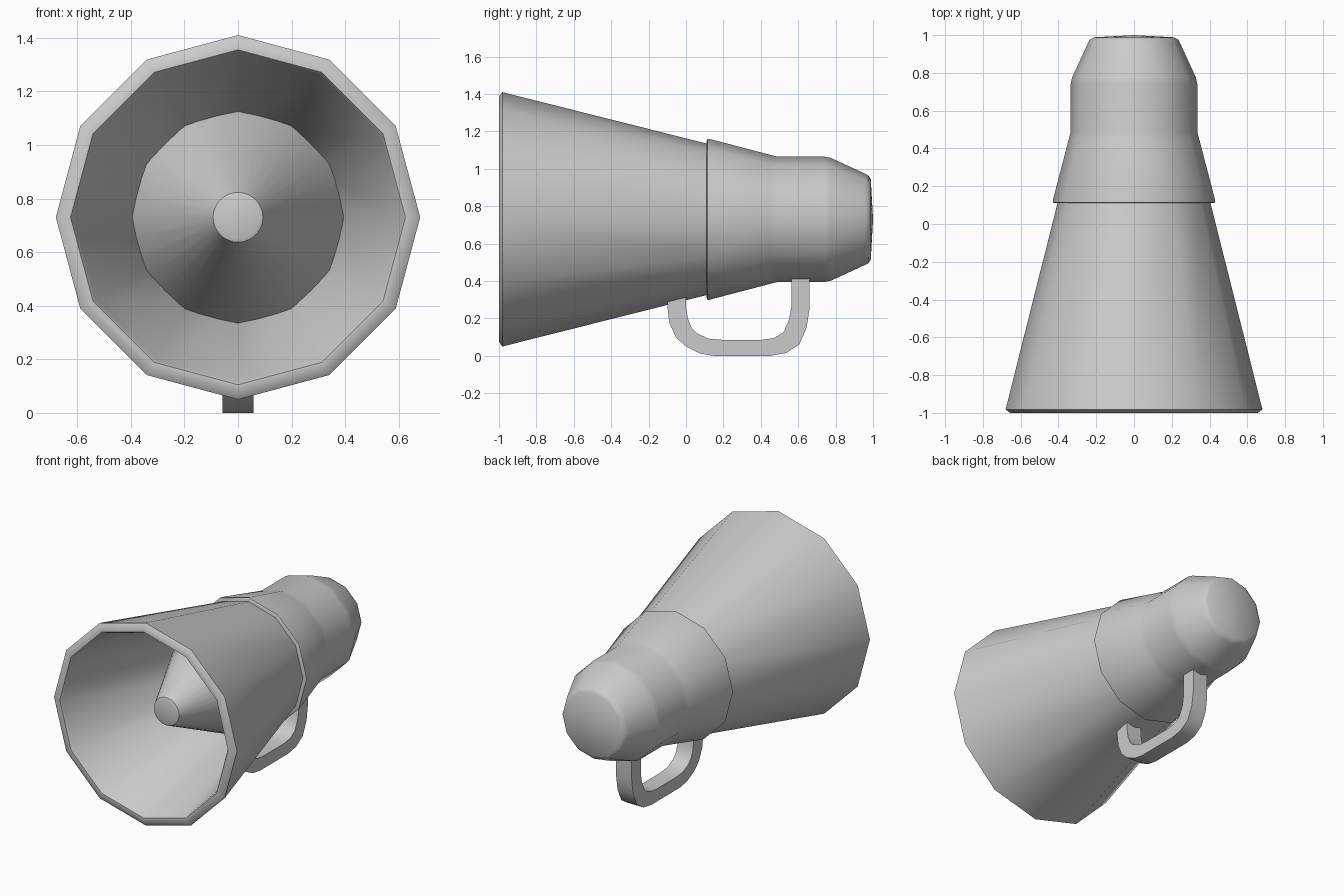
import bpy, bmesh, math

if "Cube" in bpy.data.objects:
    bpy.data.objects.remove(bpy.data.objects["Cube"])

AXIS_Z = 0.73


def finish(name, bm, angle=38):
    bmesh.ops.recalc_face_normals(bm, faces=bm.faces[:])
    mesh = bpy.data.meshes.new(name)
    bm.to_mesh(mesh)
    bm.free()
    obj = bpy.data.objects.new(name, mesh)
    bpy.context.collection.objects.link(obj)
    bpy.ops.object.select_all(action='DESELECT')
    obj.select_set(True)
    bpy.context.view_layer.objects.active = obj
    bpy.ops.object.shade_smooth_by_angle(angle=math.radians(angle))
    return obj


def revolve(name, profile, sides):
    """Turn a (radius, y) profile around the horn axis; radius 0 closes to a point."""
    bm = bmesh.new()
    rings = []
    for r, y in profile:
        if r == 0:
            rings.append([bm.verts.new((0, y, AXIS_Z))] * sides)
        else:
            rings.append([bm.verts.new((r * math.cos(2 * math.pi * i / sides), y,
                                        AXIS_Z + r * math.sin(2 * math.pi * i / sides)))
                          for i in range(sides)])
    for a, b in zip(rings, rings[1:]):
        for i in range(sides):
            j = (i + 1) % sides
            bm.faces.new(list(dict.fromkeys((a[i], a[j], b[j], b[i]))))
    return finish(name, bm)


# Flared horn: outer wall, rim and inner wall
revolve("horn", [(0.39, 0.17), (0.68, -0.982), (0.655, -1.0), (0.625, -1.0),
                 (0.615, -0.985), (0.34, 0.10)], 12)

# Round sound cone inside the horn
revolve("inner_cone", [(0, -0.765), (0.08, -0.765), (0.093, -0.76), (0.102, -0.74),
                       (0.41, -0.085)], 32)

# Rear body with a lip overlapping the horn
revolve("body", [(0.36, 0.115), (0.42, 0.11), (0.43, 0.115), (0.43, 0.125),
                 (0.345, 0.45), (0.335, 0.49), (0.335, 0.74), (0.328, 0.775),
                 (0.245, 0.955), (0.235, 0.975), (0.215, 0.988), (0, 1.0)], 12)

# Grip: a U-shaped bar as quads between outer and inner outlines (y, z)
outer = [(-0.10, 0.34), (-0.10, 0.27), (-0.09, 0.18), (-0.055, 0.10), (0.0, 0.05),
         (0.075, 0.012), (0.15, 0.0), (0.45, 0.0), (0.535, 0.015), (0.605, 0.06),
         (0.645, 0.15), (0.66, 0.25), (0.66, 0.43)]
inner = [(0.0, 0.38), (0.0, 0.26), (0.01, 0.20), (0.03, 0.15), (0.06, 0.12),
         (0.12, 0.092), (0.20, 0.085), (0.40, 0.085), (0.47, 0.095), (0.52, 0.125),
         (0.55, 0.19), (0.563, 0.26), (0.563, 0.43)]
bm = bmesh.new()
ov = [bm.verts.new((-0.058, y, z)) for y, z in outer]
iv = [bm.verts.new((-0.058, y, z)) for y, z in inner]
for k in range(len(ov) - 1):
    bm.faces.new((ov[k], ov[k + 1], iv[k + 1], iv[k]))
ext = bmesh.ops.extrude_face_region(bm, geom=bm.faces[:], use_keep_orig=True)
bmesh.ops.translate(bm, vec=(0.116, 0, 0),
                    verts=[g for g in ext["geom"] if isinstance(g, bmesh.types.BMVert)])
finish("handle", bm)
